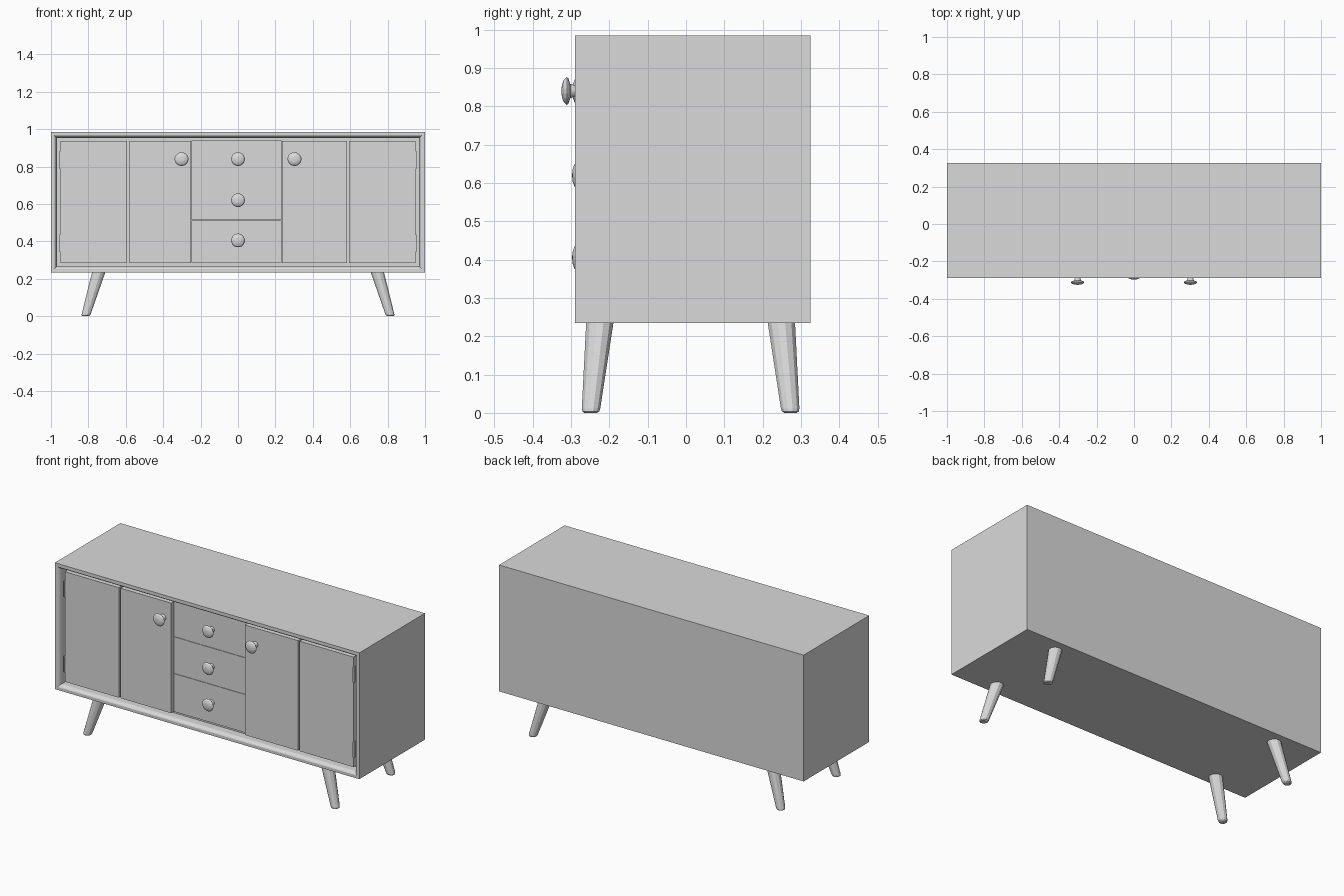
import bpy, bmesh, math
from mathutils import Matrix, Vector

cube = bpy.data.objects.get("Cube")
if cube:
    bpy.data.objects.remove(cube, do_unlink=True)

# One plain grey for the whole cabinet
GREY = (0.7, 0.7, 0.7, 1)
mat = bpy.data.materials.new("plain grey")
mat.use_nodes = True
mat.diffuse_color = GREY
mat.node_tree.nodes["Principled BSDF"].inputs["Base Color"].default_value = GREY

FRONT, BACK = -0.29, 0.325
BOTTOM, TOP = 0.235, 0.985
DOOR_Y, DRAWER_Y, CAVITY_Y = -0.27, -0.247, -0.225
LOW, HIGH = 0.285, 0.94


def finish(name, bm):
    bmesh.ops.recalc_face_normals(bm, faces=bm.faces)
    mesh = bpy.data.meshes.new(name)
    bm.to_mesh(mesh)
    bm.free()
    mesh.materials.append(mat)
    obj = bpy.data.objects.new(name, mesh)
    bpy.context.collection.objects.link(obj)
    return obj


def box_mesh(lo, hi):
    lo, hi = Vector(lo), Vector(hi)
    bm = bmesh.new()
    size = Matrix.Diagonal((*(hi - lo), 1))
    bmesh.ops.create_cube(bm, size=1, matrix=Matrix.Translation((lo + hi) / 2) @ size)
    return bm


def box(name, lo, hi):
    return finish(name, box_mesh(lo, hi))


def loft(name, rings, sides, place):
    """Skin a stack of circles; place(radius, angle, ring) gives each point."""
    bm = bmesh.new()
    loops = [[bm.verts.new(place(ring, math.tau * (i + 0.5) / sides)) for i in range(sides)]
             for ring in rings]
    for a, b in zip(loops, loops[1:]):
        for i in range(sides):
            j = (i + 1) % sides
            bm.faces.new((a[i], a[j], b[j], b[i]))
    bm.faces.new(loops[0])
    bm.faces.new(loops[-1])
    return finish(name, bm)


def knob(name, x, y, z):
    # radius and distance out from the panel: stem, flare, domed cap
    profile = [(0.019, -0.002), (0.015, 0.02), (0.019, 0.032), (0.034, 0.037),
               (0.037, 0.041), (0.03, 0.049), (0.016, 0.054), (0.004, 0.055)]
    return loft(name, profile, 16, lambda p, a: (
        x + p[0] * math.cos(a), y - p[1], z + p[0] * math.sin(a)))


def leg(name, sx, sy):
    # height and radius, splayed outward toward the floor
    rings = [(BOTTOM + 0.003, 0.037), (0.012, 0.025), (0.004, 0.023), (0, 0.017)]

    def place(ring, a):
        z, r = ring
        t = 1 - z / BOTTOM
        return (sx * (0.745 + 0.07 * t) + r * math.cos(a),
                0.012 + sy * (0.237 + 0.024 * t) + r * math.sin(a), z)
    return loft(name, rings, 12, place)


# Carcass with a rounded lip around the recessed front
bm = box_mesh((-1, FRONT, BOTTOM), (1, BACK, TOP))
face = min(bm.faces, key=lambda f: f.calc_center_median().y)
bm.normal_update()
for thickness, depth in ((0.024, 0), (0.008, -0.003), (0.007, -0.007), (0.005, -0.01)):
    bmesh.ops.inset_region(bm, faces=[face], thickness=thickness, depth=depth)
bmesh.ops.inset_region(bm, faces=[face], thickness=0.0005, depth=FRONT + 0.02 - CAVITY_Y)
finish("carcass", bm)

# Folding doors and their knobs and hinges on both sides
for side, s in (("left", 1), ("right", -1)):
    inner = 0.235 if s > 0 else 0.25
    for part, a, b in (("inner", inner, 0.582), ("outer", 0.594, 0.948)):
        x0, x1 = sorted((s * a, s * b))
        box(f"{side}_{part}_door", (x0, DOOR_Y, LOW), (x1, CAVITY_Y + 0.002, HIGH - 0.002))
    knob(f"{side}_door_knob", s * 0.302, DOOR_Y, 0.84)
    for place, z in (("lower", 0.39), ("upper", 0.835)):
        box(f"{side}_{place}_hinge", (s * 0.95 - 0.004, DOOR_Y - 0.006, z - 0.047),
            (s * 0.95 + 0.004, DOOR_Y + 0.01, z + 0.047))

# Stack of three drawers
edges = [LOW, 0.513, 0.731, HIGH]
for i, (name, z) in enumerate((("lower", 0.405), ("middle", 0.62), ("upper", 0.84))):
    box(f"{name}_drawer", (-0.248, DRAWER_Y, edges[i] + 0.001),
        (0.233, CAVITY_Y + 0.002, edges[i + 1] - 0.001))
    knob(f"{name}_drawer_knob", 0, DRAWER_Y + 0.005, z)

# Four splayed tapered legs
for side, sx in (("left", 1), ("right", -1)):
    for end, sy in (("front", -1), ("back", 1)):
        leg(f"{end}_{side}_leg", sx, sy)
